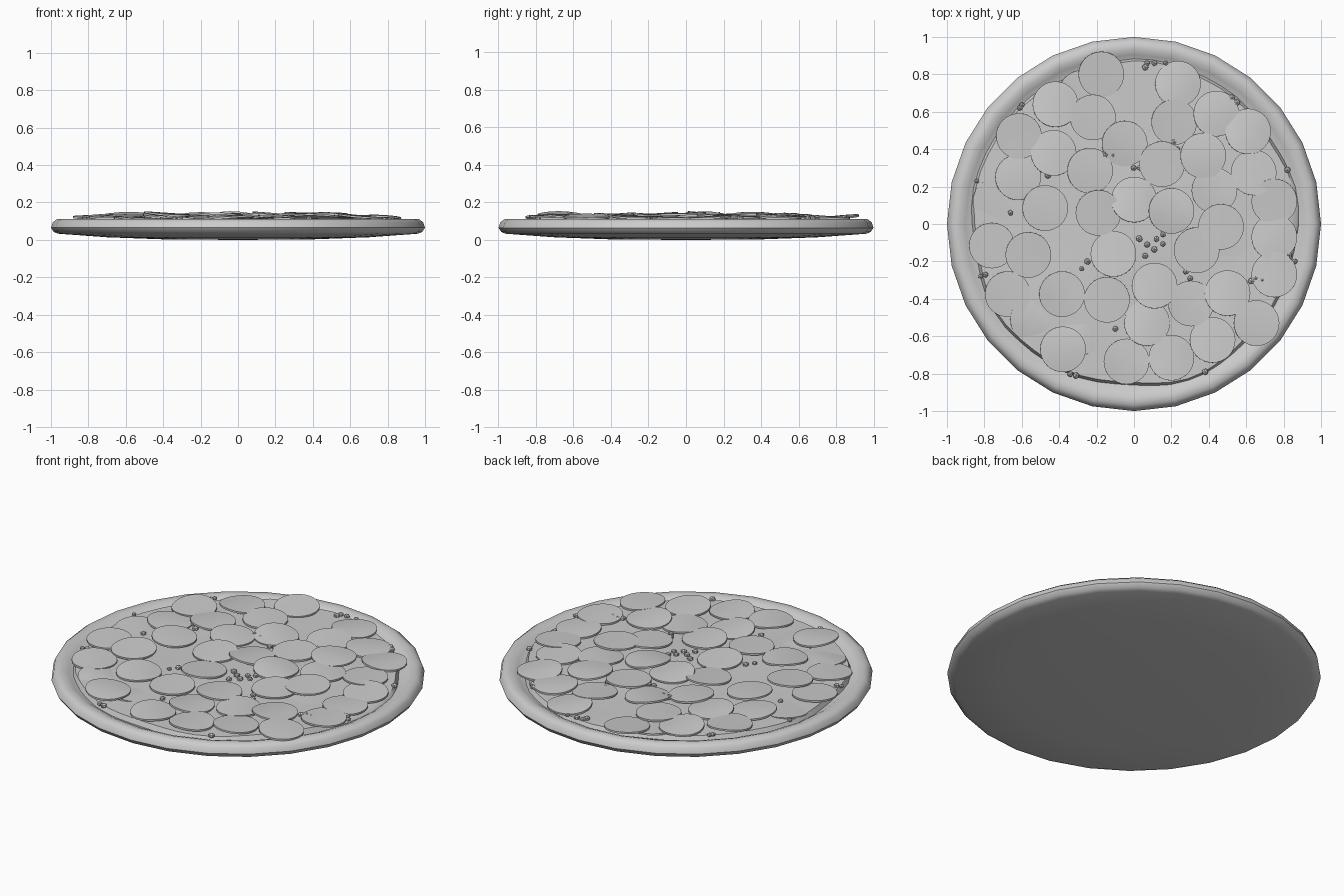
import bpy, bmesh, math, random
from mathutils import Matrix, Vector

if "Cube" in bpy.data.objects:
    bpy.data.objects.remove(bpy.data.objects["Cube"])

random.seed(4)
SIDES = 28


def finish(name, bm, smooth=40):
    bmesh.ops.recalc_face_normals(bm, faces=bm.faces)
    me = bpy.data.meshes.new(name)
    bm.to_mesh(me)
    bm.free()
    ob = bpy.data.objects.new(name, me)
    bpy.context.collection.objects.link(ob)
    if smooth:
        bpy.ops.object.select_all(action='DESELECT')
        bpy.context.view_layer.objects.active = ob
        ob.select_set(True)
        bpy.ops.object.shade_smooth_by_angle(angle=math.radians(smooth))
    return ob


def lathe(bm, profile, sides):
    """Revolve (r, z) points; r = 0 becomes a single pole."""
    rings = []
    for r, z in profile:
        n = 1 if r == 0 else sides
        rings.append([bm.verts.new((r * math.cos(2 * math.pi * i / sides),
                                    r * math.sin(2 * math.pi * i / sides), z)) for i in range(n)])
    for a, b in zip(rings, rings[1:]):
        for i in range(sides):
            j = (i + 1) % sides
            quad = [a[i % len(a)], a[j % len(a)], b[j % len(b)], b[i % len(b)]]
            bm.faces.new(list(dict.fromkeys(quad)))


def cheese_z(x, y):
    return 0.117 + 0.005 * math.sin(5 * x + 1) * math.cos(6 * y) - 0.012 * (x * x + y * y)


# Crust: shallow dished base with a rounded raised rim
bm = bmesh.new()
lathe(bm, [(0, 0), (0.4, 0.003), (0.7, 0.014), (0.96, 0.033), (0.985, 0.042), (1.0, 0.065),
           (0.99, 0.094), (0.968, 0.111), (0.935, 0.112), (0.905, 0.101), (0.875, 0.082), (0, 0.082)], SIDES)
finish("crust", bm)

# Cheese: uneven sheet with a wavy edge
bm = bmesh.new()
radii = [0.12 * k for k in range(1, 7)] + [0.8, 0.86]
lathe(bm, [(0, 0.1)] + [(r, 0.1) for r in radii] + [(0.875, 0.08)], 56)
for v in bm.verts:
    a = math.atan2(v.co.y, v.co.x)
    r = v.co.xy.length
    if r > 0.79:
        k = 1 + 0.012 * math.sin(5 * a + 1) + 0.008 * math.sin(9 * a)
        v.co.x *= k
        v.co.y *= k
    if r < 0.87:
        v.co.z = cheese_z(v.co.x, v.co.y)
finish("cheese", bm, 60)

# Round slices: thin curled discs laid over the cheese
slices = [(-.28, .70), (-.175, .80), (.235, .75), (-.22, .57), (-.42, .64), (.215, .545), (.61, .495),
          (.44, .59), (-.615, .47), (-.05, .43), (-.43, .38), (-.235, .285), (.15, .32), (.37, .365),
          (.64, .275), (-.62, .25), (.43, .18), (.75, .12), (-.74, .12), (-.475, .085), (0, .13),
          (-.19, .06), (.2, .07), (.50, -.12), (.335, -.14), (.465, -.015), (.75, -.07), (.75, -.27),
          (-.565, -.165), (-.76, -.115), (-.11, -.16), (-.54, -.51), (-.675, -.375), (-.385, -.375),
          (-.145, -.405), (.305, -.425), (.11, -.33), (.5, -.37), (.655, -.53), (.07, -.53),
          (-.29, -.58), (-.38, -.67), (-.04, -.735), (.2, -.715), (.42, -.62)]
sunk = {(-.28, .70), (-.74, .12), (.50, -.12), (-.54, -.51), (-.29, -.58)}
raised = {(.465, -.015), (-.475, .085), (-.38, -.67), (-.565, -.165), (.37, .365)}
for n, (x, y) in enumerate(slices):
    bm = bmesh.new()
    R = 0.122
    lathe(bm, [(0, -.005), (R * .6, -.005), (R, -.005), (R, .005), (R * .6, .005), (0, .005)], 32)
    turn = random.uniform(0, math.pi)
    curl = random.uniform(0.2, 0.8)
    for v in bm.verts:
        u = v.co.x * math.cos(turn) + v.co.y * math.sin(turn)
        v.co.z -= curl * (u * u - 0.005)
    lift = -0.004 if (x, y) in sunk else 0.025 if (x, y) in raised else random.uniform(0.010, 0.016)
    tilt = math.radians(random.uniform(1, 5))
    axis = Vector((math.cos(turn), math.sin(turn), 0))
    bm.transform(Matrix.Translation((x, y, cheese_z(x, y) + lift)) @ Matrix.Rotation(tilt, 4, axis))
    finish(f"slice_{n + 1}", bm)

# Crumbs: small chopped bits in the gaps and around the rim
spots = [(.03, -.08), (.07, -.11), (.12, -.08), (.06, -.17), (-.25, -.2), (-.28, -.24), (-.1, -.56),
         (-.46, .26), (-.15, .37), (.03, .3), (-.84, .23), (-.82, -.28), (-.61, .62), (.07, .86),
         (.17, .86), (.55, .65), (.82, .29), (.86, -.2), (-.53, -.72), (-.31, -.81), (.38, -.79),
         (-.66, .06), (.23, .4), (.65, -.29), (.3, -.29)]
bm = bmesh.new()
for x, y in spots:
    for k in range(random.choice((1, 2, 2, 3))):
        px, py = (x, y) if k == 0 else (x + random.uniform(-.045, .045), y + random.uniform(-.045, .045))
        if math.hypot(px, py) > 0.885:
            continue
        m = Matrix.Translation((px, py, cheese_z(px, py) + 0.006)) @ Matrix.Rotation(random.random() * 6, 4, 'Z')
        bmesh.ops.create_icosphere(bm, subdivisions=1, radius=random.uniform(.014, .019),
                                   matrix=m @ Matrix.Diagonal((1, 1, .8, 1)))
finish("crumbs", bm, 0)
